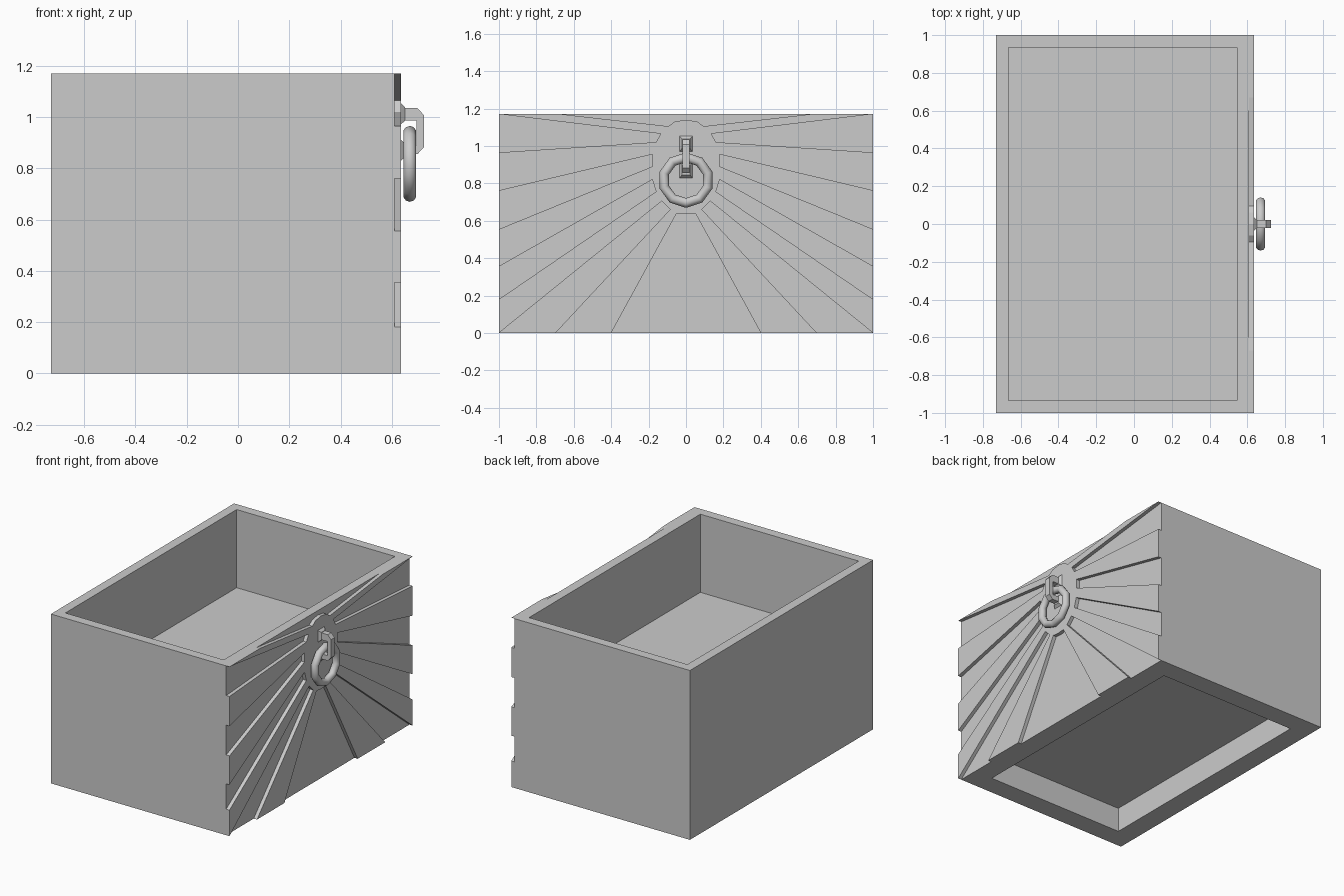
import bpy, bmesh
from math import pi, radians

if "Cube" in bpy.data.objects:
    bpy.data.objects.remove(bpy.data.objects["Cube"])


def finish(bm, name):
    bmesh.ops.recalc_face_normals(bm, faces=bm.faces)
    me = bpy.data.meshes.new(name)
    bm.to_mesh(me)
    bm.free()
    ob = bpy.data.objects.new(name, me)
    bpy.context.collection.objects.link(ob)
    return ob


def bridge(bm, a, b):
    for i in range(len(a)):
        j = (i + 1) % len(a)
        bm.faces.new((a[i], a[j], b[j], b[i]))


def loft(name, rings):
    """Closed solid through a series of matching point loops."""
    bm = bmesh.new()
    loops = [[bm.verts.new(p) for p in r] for r in rings]
    bm.faces.new(loops[0])
    for a, b in zip(loops, loops[1:]):
        bridge(bm, a, b)
    bm.faces.new(loops[-1])
    return finish(bm, name)


def rect(inset, z):
    x0, x1, y = -0.73 + inset, 0.61 - inset, 1 - inset
    return [(x0, -y, z), (x1, -y, z), (x1, y, z), (x0, y, z)]


# Box body: recessed underside, outer walls, rim, inner walls and floor
loft("drawer_box", [rect(0.14, 0.17), rect(0.14, 0), rect(0, 0),
                    rect(0, 1.17), rect(0.065, 1.17), rect(0.065, 0.63)])

# Raised sunburst on the +x face, half outline from top to bottom
half = [(0.06, 1.13), (0.095, 1.105),
        (0.67, 1.17), (1, 1.17), (0.135, 1.065), (0.16, 1.02),
        (1, 0.965), (1, 0.76), (0.18, 0.955), (0.18, 0.89),
        (1, 0.555), (1, 0.355), (0.18, 0.82), (0.16, 0.755),
        (1, 0.18), (1, 0), (0.13, 0.705), (0.085, 0.66),
        (0.7, 0), (0.4, 0), (0.05, 0.64)]
# inner ends of the neighbouring rays are ordered lower edge / upper edge
outline = [(0, 1.14)] + half + [(0, 0.635)] + [(-y, z) for y, z in reversed(half)]
loft("sunburst_relief", [[(x, y, z) for y, z in outline] for x in (0.61, 0.635)])

# Two tapered plates holding the staple
for name, zc in (("upper_plate", 1.012), ("lower_plate", 0.87)):
    loft(name, [[(x, sy * hy, zc + sz * hz) for sy, sz in
                 ((-1, -1), (1, -1), (1, 1), (-1, 1))]
                for x, hy, hz in ((0.634, 0.036, 0.042), (0.652, 0.022, 0.026))])

# Square bar staple with chamfered corners
staple = [(0.645, 1.035), (0.70, 1.035), (0.725, 1.007), (0.725, 0.882),
          (0.70, 0.855), (0.645, 0.855), (0.645, 0.89), (0.697, 0.89),
          (0.697, 0.987), (0.645, 0.987)]
loft("staple", [[(x, y, z) for x, z in staple] for y in (-0.02, 0.02)])

# Hanging ring
bpy.ops.mesh.primitive_torus_add(major_segments=10, minor_segments=10,
                                 major_radius=0.122, minor_radius=0.026,
                                 location=(0.67, 0, 0.817), rotation=(0, pi / 2, 0))
bpy.context.object.name = "pull_ring"
bpy.ops.object.shade_smooth_by_angle(angle=radians(50))
